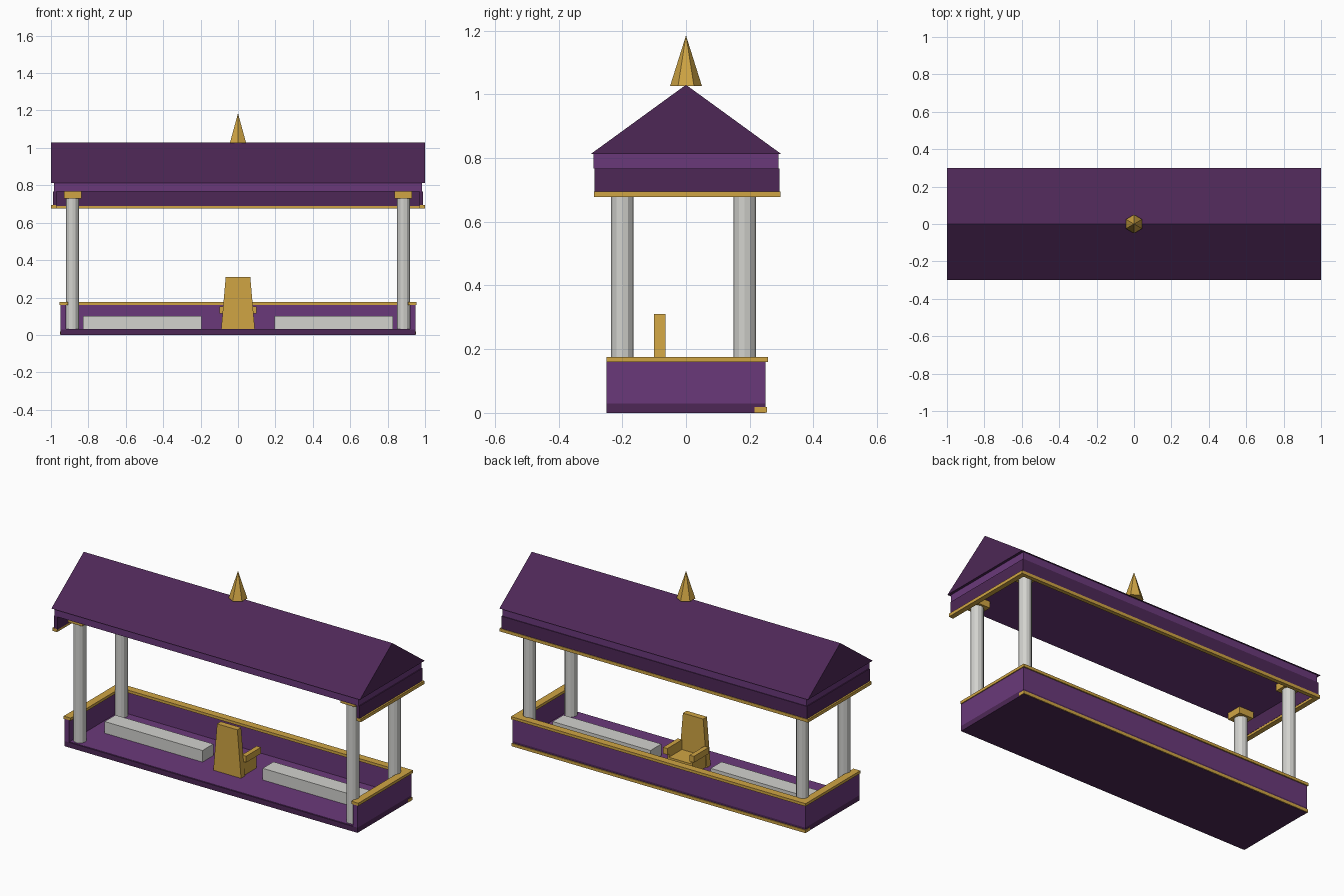
import bpy, bmesh, math

if "Cube" in bpy.data.objects:
    bpy.data.objects.remove(bpy.data.objects["Cube"])

def material(name, hex_code):
    m = bpy.data.materials.new(name)
    rgb = [int(hex_code[i:i + 2], 16) / 255 for i in (0, 2, 4)]
    m.diffuse_color = [((c + 0.055) / 1.055) ** 2.4 if c > 0.04 else c / 12.92 for c in rgb] + [1]
    m.use_nodes = True
    m.node_tree.nodes["Principled BSDF"].inputs["Base Color"].default_value = m.diffuse_color
    return m

PURPLE = material("purple", "6A397A")
DARK = material("dark purple", "4D2756")
GOLD = material("gold", "D0A544")
STONE = material("pale stone", "D2D2CE")

def finish(name, bm, mat):
    bmesh.ops.recalc_face_normals(bm, faces=bm.faces)
    me = bpy.data.meshes.new(name)
    bm.to_mesh(me)
    bm.free()
    me.materials.append(mat)
    ob = bpy.data.objects.new(name, me)
    bpy.context.collection.objects.link(ob)
    return ob

def box(name, mat, x, y, z, taper=1.0):
    """Box from (min, max) ranges; taper scales the top in x."""
    bm = bmesh.new()
    bmesh.ops.create_cube(bm, size=1)
    mx = (x[0] + x[1]) / 2
    for v in bm.verts:
        top = v.co.z > 0
        px = x[v.co.x > 0]
        v.co = (mx + (px - mx) * (taper if top else 1), y[v.co.y > 0], z[top])
    return finish(name, bm, mat)

def cone(name, mat, sides, r1, r2, x, y, z):
    bm = bmesh.new()
    bmesh.ops.create_cone(bm, cap_ends=True, segments=sides, radius1=r1, radius2=r2, depth=z[1] - z[0])
    bmesh.ops.translate(bm, verts=bm.verts, vec=(x, y, (z[0] + z[1]) / 2))
    return finish(name, bm, mat)

def span(s, a, b):
    return tuple(sorted((s * a, s * b)))

# Base, floor and back wall with rail and foot trim
box("base", DARK, (-.95, .95), (-.25, .25), (0, .03))
box("floor", PURPLE, (-.93, .93), (-.245, .23), (.028, .032))
box("back_wall", PURPLE, (-.95, .95), (.22, .25), (.03, .16))
box("back_rail", GOLD, (-.955, .955), (.213, .257), (.159, .175))
box("back_foot_trim", GOLD, (-.953, .953), (.215, .255), (.001, .018))

# Canopy back valance, ceiling and gable roof
box("canopy_slab", PURPLE, (-.985, .985), (-.29, .29), (.768, .813))
box("back_valance", DARK, (-.99, .99), (.273, .294), (.69, .768))
box("back_valance_trim", GOLD, (-1, 1), (.274, .297), (.677, .695))
bm = bmesh.new()
ends = [[bm.verts.new((x, y, z)) for y, z in ((-.3, .812), (.3, .812), (0, 1.03))] for x in (-1, 1)]
for e in ends:
    bm.faces.new(e)
for i in range(3):
    j = (i + 1) % 3
    bm.faces.new((ends[0][i], ends[0][j], ends[1][j], ends[1][i]))
finish("roof", bm, DARK)
cone("finial", GOLD, 6, .05, 0, 0, 0, (1.026, 1.185))

for s, side in ((-1, "left"), (1, "right")):
    # Side walls, rails and valances
    box(side + "_wall", PURPLE, span(s, .92, .95), (-.25, .22), (.03, .16))
    box(side + "_rail", GOLD, span(s, .91, .955), (-.25, .213), (.159, .175))
    box(side + "_valance", DARK, span(s, .97, .99), (-.288, .273), (.69, .768))
    box(side + "_valance_trim", GOLD, span(s, .971, 1), (-.289, .274), (.677, .695))
    # Columns with capitals
    for y, end in ((-.2, "front"), (.184, "back")):
        cone(f"{side}_{end}_column", STONE, 12, .035, .035, s * .885, y, (.03, .735))
        box(f"{side}_{end}_capital", GOLD, span(s, .837, .93), (y - .046, y + .046), (.73, .769))
    # Benches and throne arms
    box(side + "_bench", STONE, span(s, .195, .83), (-.05, .05), (.03, .1))
    box(side + "_throne_arm", GOLD, span(s, .072, .1), (-.067, .07), (.115, .152))
    box(side + "_throne_arm_support", GOLD, span(s, .072, .082), (-.067, .055), (.09, .116))

# Throne, facing the back
box("throne_seat", GOLD, (-.082, .082), (-.067, .055), (.03, .095))
box("throne_back", GOLD, (-.09, .09), (-.1, -.065), (.03, .31), .73)
